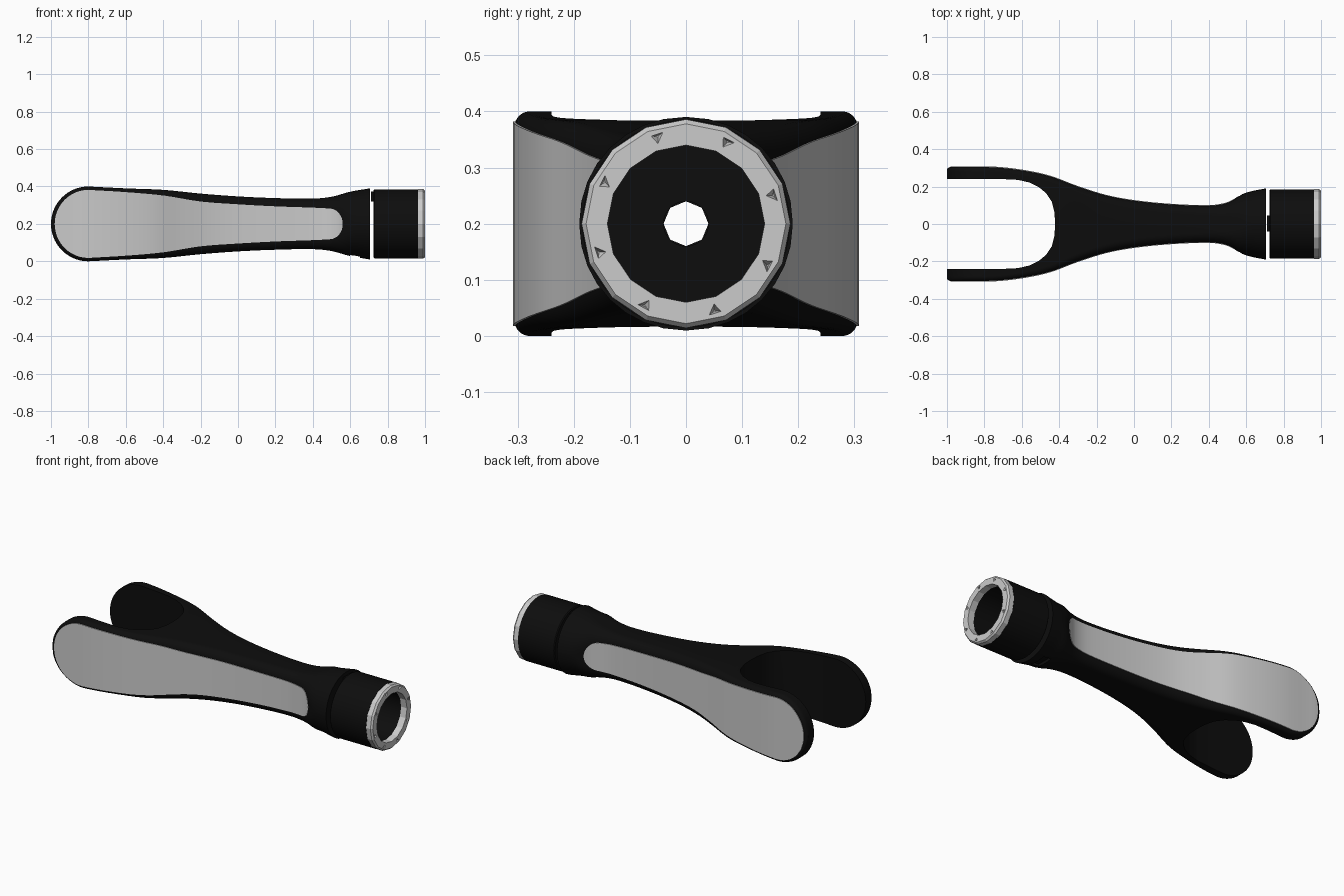
import bpy, bmesh, math
from mathutils import Vector

if "Cube" in bpy.data.objects:
    bpy.data.objects.remove(bpy.data.objects["Cube"])

CZ = 0.2
black = bpy.data.materials.new("black_rubber")
black.diffuse_color = (0.004, 0.004, 0.004, 1)
black.use_nodes = True
black.node_tree.nodes["Principled BSDF"].inputs["Base Color"].default_value = black.diffuse_color


def curve(pts, x):
    """Smooth (Hermite) interpolation through (x, value) points."""
    if x <= pts[0][0]:
        return pts[0][1]
    if x >= pts[-1][0]:
        return pts[-1][1]
    i = max(k for k in range(len(pts) - 1) if pts[k][0] <= x)

    def slope(k):
        a, b = pts[max(k - 1, 0)], pts[min(k + 1, len(pts) - 1)]
        return (b[1] - a[1]) / (b[0] - a[0])
    (x0, y0), (x1, y1) = pts[i], pts[i + 1]
    h = x1 - x0
    t = (x - x0) / h
    return ((2*t**3 - 3*t*t + 1) * y0 + (t**3 - 2*t*t + t) * h * slope(i)
            + (3*t*t - 2*t**3) * y1 + (t**3 - t*t) * h * slope(i + 1))


def mesh_object(name, bm, mat=None, smooth=None):
    bmesh.ops.recalc_face_normals(bm, faces=bm.faces)
    me = bpy.data.meshes.new(name)
    bm.to_mesh(me)
    bm.free()
    ob = bpy.data.objects.new(name, me)
    bpy.context.collection.objects.link(ob)
    if mat:
        me.materials.append(mat)
    if smooth:
        shade(ob, smooth)
    return ob


def shade(ob, angle):
    bpy.ops.object.select_all(action='DESELECT')
    ob.select_set(True)
    bpy.context.view_layer.objects.active = ob
    bpy.ops.object.shade_smooth_by_angle(angle=math.radians(angle))


def loft(name, rings, closed=False, mat=None, smooth=None):
    """Skin a list of point rings; cap the ends, or join last to first."""
    bm = bmesh.new()
    vs = [[bm.verts.new(p) for p in r] for r in rings]
    n = len(vs[0])
    pairs = list(zip(vs, vs[1:])) + ([(vs[-1], vs[0])] if closed else [])
    for a, b in pairs:
        for j in range(n):
            k = (j + 1) % n
            bm.faces.new((a[j], a[k], b[k], b[j]))
    if not closed:
        bm.faces.new(vs[0])
        bm.faces.new(vs[-1])
    return mesh_object(name, bm, mat, smooth)


def ring(x, r, n):
    return [(x, r * math.cos(math.tau * i / n), CZ + r * math.sin(math.tau * i / n)) for i in range(n)]


def tube(name, profile, n, **kw):
    """Closed (x, radius) profile revolved around the long axis."""
    return loft(name, [ring(x, r, n) for x, r in profile], closed=True, **kw)


def box(name, lo, hi, mat=None):
    a, b = Vector(lo), Vector(hi)
    rings = [[(x, a.y, a.z), (x, b.y, a.z), (x, b.y, b.z), (x, a.y, b.z)] for x in (a.x, b.x)]
    return loft(name, rings, mat=mat)


def cut(ob, cutter):
    mod = ob.modifiers.new("cut", 'BOOLEAN')
    mod.operation = 'DIFFERENCE'
    mod.solver = 'EXACT'
    mod.object = cutter
    bpy.context.view_layer.objects.active = ob
    bpy.ops.object.modifier_apply(modifier=mod.name)
    bpy.data.objects.remove(cutter)


# Outline curves: half width, half height, corner radius, panel half height
WIDTH = [(-1, .295), (-.985, .304), (-.9, .305), (-.75, .304), (-.6, .288), (-.45, .256),
         (-.3, .2), (-.15, .153), (0, .125), (.2, .105), (.4, .098), (.48, .108),
         (.53, .128), (.58, .16), (.64, .178), (.705, .19)]
HEIGHT = [(-.8, .2), (-.6, .19), (-.4, .182), (-.2, .162), (0, .147), (.2, .138),
          (.4, .135), (.5, .145), (.6, .172), (.705, .19)]
CORNER = [(-1, .025), (-.6, .03), (-.2, .045), (.3, .052), (.45, .06), (.53, .09), (.6, .155), (.65, .19)]
PANEL = [(-.8, .182), (-.6, .17), (-.4, .152), (-.2, .12), (0, .105), (.2, .094), (.4, .087), (.5, .082)]


def half_height(x):
    if x < -.8:
        return math.sqrt(max(.04 - (x + .8) ** 2, 1e-5))
    return curve(HEIGHT, x)


def section(x):
    w, h = curve(WIDTH, x), half_height(x)
    r = min(curve(CORNER, x), w * .98, h * .98)
    pts = []
    for q, (sy, sz) in enumerate([(1, 1), (-1, 1), (-1, -1), (1, -1)]):
        for i in range(9):
            a = math.pi / 2 * (q + i / 8)
            pts.append((x, sy * (w - r) + r * math.cos(a), CZ + sz * (h - r) + r * math.sin(a)))
    return pts


# Forked handle body
xs = [-.8 - .2 * math.cos(math.pi / 2 * i / 14) for i in range(14)]
xs += [-.8 + 1.505 * i / 60 for i in range(61)]
body = loft("fork_handle", [section(x) for x in xs], mat=black)

# Rounded slot between the fork arms
half = [(-1.1, .24), (-.7, .24), (-.62, .236), (-.56, .222), (-.51, .198), (-.47, .165),
        (-.44, .12), (-.425, .06)]
outline = half + [(-.422, 0)] + [(x, -y) for x, y in reversed(half)]
slot = loft("slot_cutter", [[(x, y, z) for x, y in outline] for z in (-.2, .6)])
cut(body, slot)

# Through bore and the catch notch under the socket end
cut(body, loft("bore_cutter", [ring(-.6, .04, 8), ring(.9, .04, 8)]))
cut(body, box("notch_cutter", (.6, -.05, -.1), (.652, .05, .045)))
shade(body, 35)

# Grey grip panels, one on each side
E0, E1, X0, X1 = -.8, .49, -.98, .56
px = [E0 + (X0 - E0) * math.cos(math.pi / 2 * i / 12) for i in range(12)]
px += [E0 + (E1 - E0) * i / 44 for i in range(45)]
px += [E1 + (X1 - E1) * math.sin(math.pi / 2 * i / 8) for i in range(1, 9)]


def panel_half(x):
    if x < E0:
        t = (E0 - x) / (E0 - X0)
    else:
        t = max(0, (x - E1) / (X1 - E1))
    return max(curve(PANEL, x) * math.sqrt(max(1 - t * t, 0)), .002)


for side, label in ((-1, "front"), (1, "back")):
    rings = []
    for x in px:
        w, p = curve(WIDTH, x), panel_half(x)
        rings.append([(x, side * (w + d), CZ + s * p)
                      for d, s in ((-.012, -1), (.003, -1), (.003, 1), (-.012, 1))])
    loft(label + "_grip_panel", rings, mat=None, smooth=35)

# Black collar with a pierced back wall
tube("collar", [(.725, .04), (.725, .18), (.73, .185), (.962, .185), (.962, .14), (.76, .14), (.76, .04)],
     48, mat=black, smooth=35)
box("collar_key", (.711, -.04, .32), (.74, .045, .372), mat=black)

# Faceted grey end ring with small chipped notches
end_ring = tube("end_ring", [(.962, .14), (.962, .186), (.99, .186), (1, .178), (1, .14)], 16)
for i in range(8):
    a = math.tau * (i + .4) / 8
    c, s = math.cos(a), math.sin(a)
    tri = [(.168, -.012), (.168, .012), (.15, .004)]
    base = [(1.002, r * c - t * s, CZ + r * s + t * c) for r, t in tri]
    deep = [(.985, .165 * c - t * .3 * s, CZ + .165 * s + t * .3 * c) for r, t in tri]
    deep[2] = (.985, .162 * c, CZ + .162 * s)
    cut(end_ring, loft("chip_cutter", [base, deep]))
